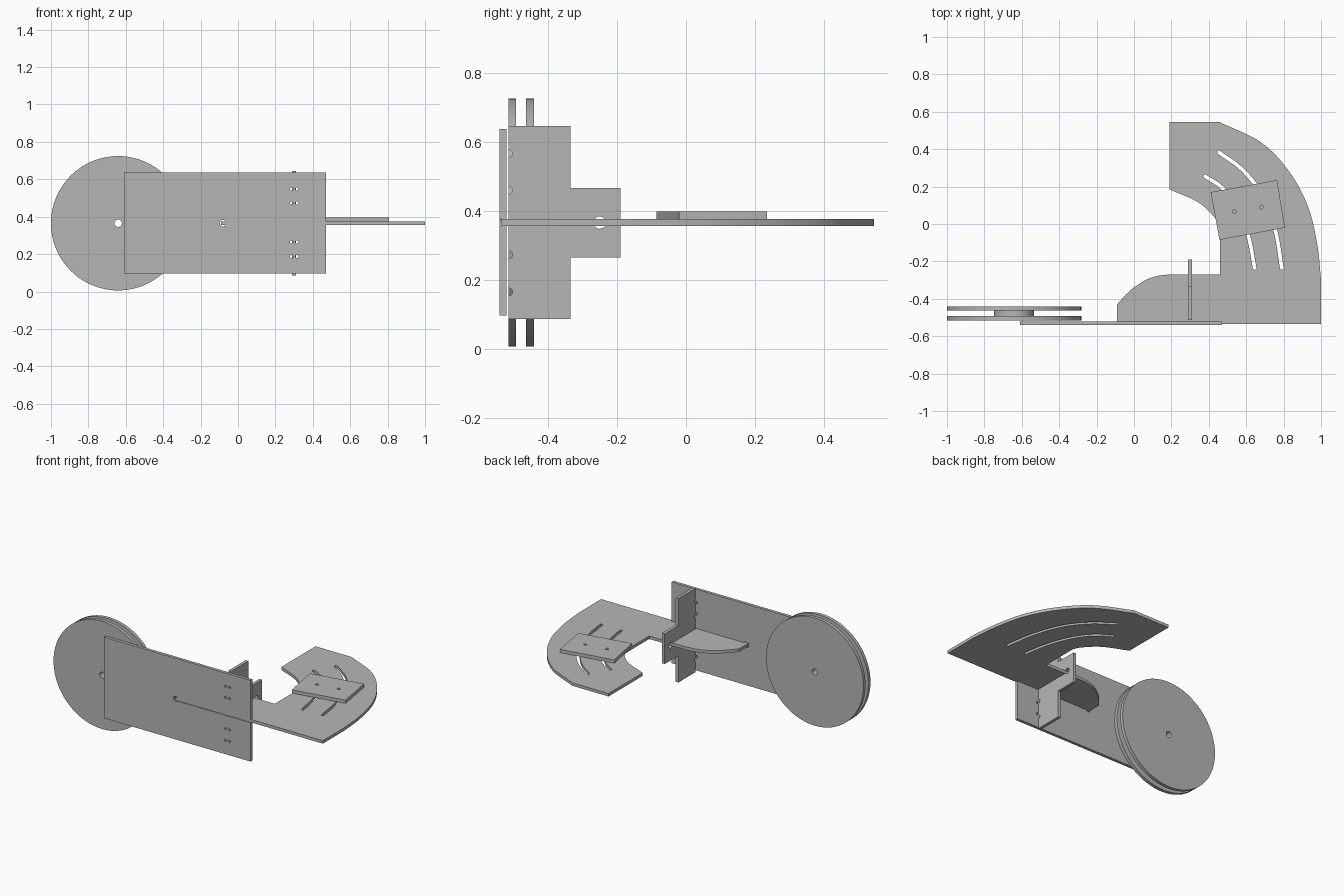
import bpy
import bmesh
import math
from mathutils import Matrix, Vector

default = bpy.data.objects.get("Cube")
if default:
    bpy.data.objects.remove(default, do_unlink=True)

# One grey for every part
grey = bpy.data.materials.new("plain grey")
grey.use_nodes = True
grey.diffuse_color = (0.47, 0.47, 0.47, 1)
for node in grey.node_tree.nodes:
    if node.type == 'BSDF_PRINCIPLED':
        node.inputs["Base Color"].default_value = grey.diffuse_color

# Sheet planes: drawn flat, then turned to face up, front or side
TOP = Matrix.Identity(4)
FRONT = Matrix.Rotation(math.pi / 2, 4, 'X')
SIDE = Matrix(((0, 0, 1, 0), (1, 0, 0, 0), (0, 1, 0, 0), (0, 0, 0, 1)))


def arc(cx, cy, r, start=0, end=2 * math.pi, steps=16):
    return [(cx + r * math.cos(start + (end - start) * i / steps),
             cy + r * math.sin(start + (end - start) * i / steps))
            for i in range(steps + 1)]


def circle(cx, cy, r, steps=24):
    return arc(cx, cy, r, steps=steps)[:-1]


def smooth_path(points, steps=8):
    """Rounded path through a few points."""
    p = [Vector(q) for q in points]
    p = [2 * p[0] - p[1]] + p + [2 * p[-1] - p[-2]]
    path = []
    for a, b, c, d in zip(p, p[1:], p[2:], p[3:]):
        for i in range(steps):
            t = i / steps
            path.append(0.5 * (2 * b + (c - a) * t + (2 * a - 5 * b + 4 * c - d) * t * t
                               + (3 * b - a - 3 * c + d) * t ** 3))
    return [tuple(q) for q in path] + [tuple(points[-1])]


def slot(points, half_width):
    """Curved slot of even width along a path, with round ends."""
    path = [Vector(q) for q in smooth_path(points)]
    left, right = [], []
    for i, q in enumerate(path):
        along = (path[min(i + 1, len(path) - 1)] - path[max(i - 1, 0)]).normalized()
        side = Vector((-along.y, along.x)) * half_width
        left.append(tuple(q + side))
        right.append(tuple(q - side))
    def cap(q, first):
        a = math.atan2(first[1] - q.y, first[0] - q.x)
        return arc(q.x, q.y, half_width, a, a - math.pi, 6)[1:-1]
    return left + cap(path[-1], left[-1]) + right[::-1] + cap(path[0], right[0])


def sheet(name, outline, holes, plane, low, high):
    """Flat sheet with holes, between two distances along its normal."""
    curve = bpy.data.curves.new(name, 'CURVE')
    curve.dimensions = '2D'
    curve.fill_mode = 'BOTH'
    curve.extrude = (high - low) / 2
    for loop in [outline] + holes:
        spline = curve.splines.new('POLY')
        spline.points.add(len(loop) - 1)
        for point, (x, y) in zip(spline.points, loop):
            point.co = (x, y, 0, 1)
        spline.use_cyclic_u = True
    temp = bpy.data.objects.new(name + " outline", curve)
    bpy.context.collection.objects.link(temp)
    graph = bpy.context.evaluated_depsgraph_get()
    mesh = bpy.data.meshes.new_from_object(temp.evaluated_get(graph))
    bpy.data.objects.remove(temp, do_unlink=True)
    bpy.data.curves.remove(curve)
    bm = bmesh.new()
    bm.from_mesh(mesh)
    bmesh.ops.remove_doubles(bm, verts=bm.verts, dist=1e-5)
    bmesh.ops.recalc_face_normals(bm, faces=bm.faces)
    bm.to_mesh(mesh)
    bm.free()
    mesh.transform(plane @ Matrix.Translation((0, 0, (low + high) / 2)))
    mesh.shade_smooth()
    mesh.set_sharp_from_angle(angle=math.radians(30))
    mesh.materials.clear()
    mesh.materials.append(grey)
    mesh.name = name
    obj = bpy.data.objects.new(name, mesh)
    bpy.context.collection.objects.link(obj)
    return obj


DECK_LOW, DECK_HIGH = 0.355, 0.375
MID = 0.365
RELIEF = 0.018
OPEN = math.asin((DECK_HIGH - MID) / RELIEF)

# Wheel: two discs on a small hub (front normal points to -y)
axle = circle(-0.641, MID, 0.02)
for name, r, low, high in (("wheel_front_disc", 0.359, 0.493, 0.515),
                           ("wheel_hub", 0.107, 0.463, 0.493),
                           ("wheel_back_disc", 0.359, 0.441, 0.463)):
    sheet(name, circle(-0.641, MID, r, 96), [axle], FRONT, low, high)

# Front plate, slotted from its end to take the deck
front = [(-0.61, 0.096), (0.47, 0.096), (0.47, DECK_LOW)]
front += arc(-0.08, MID, RELIEF, -OPEN, OPEN - 2 * math.pi)
front += [(0.47, DECK_HIGH), (0.47, 0.637), (-0.61, 0.637)]
tie_holes = [circle(x, z, 0.008, 12) for x in (0.286, 0.315)
             for z in (0.187, 0.265, 0.473, 0.548)]
sheet("front_plate", front, tie_holes, FRONT, 0.52, 0.54)

# Cross plate with tab, edge notches and a slot for the deck
EDGE = -0.514


def notch(z):
    return arc(EDGE, z, 0.011, math.pi / 2, -math.pi / 2, 10)


cross = [(EDGE, 0.645)] + notch(0.565) + notch(0.458) + [(EDGE, DECK_HIGH)]
cross += arc(-0.25, MID, RELIEF, math.pi - OPEN, OPEN - math.pi)
cross += [(EDGE, DECK_LOW)] + notch(0.272) + notch(0.165)
cross += [(EDGE, 0.086), (-0.334, 0.086), (-0.334, 0.264), (-0.19, 0.264),
          (-0.19, 0.465), (-0.334, 0.465), (-0.334, 0.645)]
sheet("cross_plate", cross, [], SIDE, 0.29, 0.31)

# Curved deck with two adjustment slots
deck = [(-0.09, -0.535), (1.0, -0.535)]
deck += smooth_path([(1.0, -0.30), (0.98, -0.11), (0.93, 0.094), (0.83, 0.28),
                     (0.68, 0.436), (0.457, 0.545)])
deck += [(0.19, 0.545)]
deck += smooth_path([(0.19, 0.185), (0.345, 0.115), (0.435, 0.03), (0.46, -0.02)])
deck += [(0.46, -0.27)]
deck += smooth_path([(0.2, -0.269), (0.125, -0.278), (0.055, -0.303),
                     (-0.025, -0.36), (-0.09, -0.43)])
slots = [slot([(0.38, 0.255), (0.47, 0.195), (0.55, 0.09), (0.612, -0.067),
               (0.645, -0.235)], 0.01),
         slot([(0.455, 0.383), (0.585, 0.285), (0.69, 0.145), (0.757, -0.04),
               (0.79, -0.235)], 0.01)]
sheet("curved_deck", deck, slots, TOP, DECK_LOW, DECK_HIGH)

# Sliding plate on the deck
sheet("sliding_plate", [(0.41, 0.17), (0.765, 0.235), (0.807, -0.02), (0.457, -0.085)],
      [circle(0.537, 0.066, 0.01, 16), circle(0.68, 0.09, 0.01, 16)],
      TOP, DECK_HIGH, 0.397)
